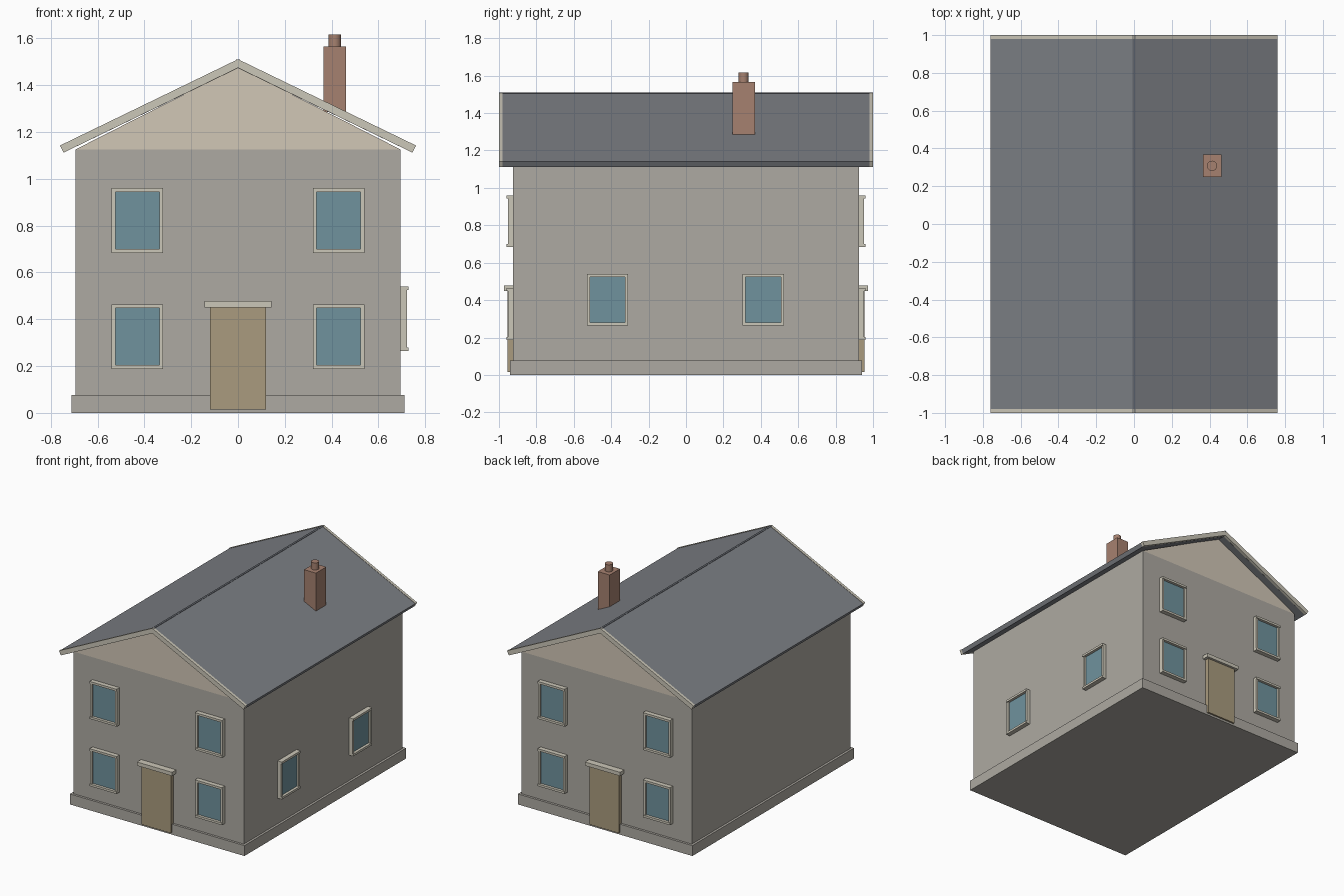
import bpy, bmesh
from mathutils import Matrix
from math import pi

if "Cube" in bpy.data.objects:
    bpy.data.objects.remove(bpy.data.objects["Cube"])


def mat(name, r, g, b):
    m = bpy.data.materials.new(name)
    m.diffuse_color = (r, g, b, 1)
    m.use_nodes = True
    m.node_tree.nodes["Principled BSDF"].inputs["Base Color"].default_value = m.diffuse_color
    return m


WALL = mat("render_wall", 0.42, 0.40, 0.36)
CREAM = mat("cream_trim", 0.60, 0.57, 0.48)
GABLE = mat("gable_cream", 0.64, 0.57, 0.47)
GLASS = mat("glass", 0.16, 0.29, 0.34)
WOOD = mat("door_wood", 0.40, 0.33, 0.21)
SLATE = mat("slate", 0.20, 0.21, 0.23)
RIDGE = mat("ridge_slate", 0.12, 0.13, 0.15)
BRICK = mat("brick", 0.38, 0.22, 0.16)


def finish(name, bm, material, xf=None):
    if xf is not None:
        bm.transform(xf)
    bmesh.ops.recalc_face_normals(bm, faces=bm.faces)
    me = bpy.data.meshes.new(name)
    bm.to_mesh(me)
    bm.free()
    me.materials.append(material)
    ob = bpy.data.objects.new(name, me)
    bpy.context.collection.objects.link(ob)
    return ob


def add_box(bm, x0, x1, y0, y1, z0, z1):
    m = Matrix.Translation(((x0 + x1) / 2, (y0 + y1) / 2, (z0 + z1) / 2))
    m = m @ Matrix.Diagonal((x1 - x0, y1 - y0, z1 - z0, 1))
    bmesh.ops.create_cube(bm, size=1, matrix=m)


def boxes(name, material, *dims, xf=None):
    bm = bmesh.new()
    for d in dims:
        add_box(bm, *d)
    return finish(name, bm, material, xf)


def prism(name, material, profile, y0, y1):
    # extrude an x-z profile along y
    bm = bmesh.new()
    f = bm.faces.new([bm.verts.new((x, y0, z)) for x, z in profile])
    ext = bmesh.ops.extrude_face_region(bm, geom=[f])["geom"]
    verts = [v for v in ext if isinstance(v, bmesh.types.BMVert)]
    bmesh.ops.translate(bm, verts=verts, vec=(0, y1 - y0, 0))
    return finish(name, bm, material)


# Windows and doors are built on a wall in the plane y = 0 facing -y, then placed
def window(name, xf):
    w, h, t = 0.11, 0.138, 0.016
    boxes(name + "_frame", CREAM,
          (-w, -w + t, -0.028, 0.005, -h + t, h - t),
          (w - t, w, -0.028, 0.005, -h + t, h - t),
          (-w, w, -0.034, 0.005, h - t, h),
          (-w, w, -0.034, 0.005, -h, -h + t), xf=xf)
    boxes(name + "_glass", GLASS,
          (-w + t, w - t, -0.014, 0.005, -h + t, h - t), xf=xf)


def door(name, xf):
    boxes(name, WOOD, (-0.12, 0.12, -0.03, 0.005, 0.015, 0.45), xf=xf)
    boxes(name + "_lintel", CREAM, (-0.143, 0.143, -0.048, 0.005, 0.45, 0.477), xf=xf)


# Walls, plinth and gables
boxes("plinth", WALL, (-0.712, 0.712, -0.942, 0.942, 0, 0.077))
boxes("walls", WALL, (-0.695, 0.695, -0.925, 0.925, 0.05, 1.125))
prism("gable", GABLE, [(-0.695, 1.125), (0.695, 1.125), (0, 1.478)], -0.925, 0.925)

# Roof slopes, barge boards and ridge
for side, s in (("left", -1), ("right", 1)):
    slope = [(0, 1.508), (s * 0.76, 1.14), (s * 0.745, 1.112), (0, 1.473)]
    prism("roof_" + side, SLATE, slope, -0.98, 0.98)
    for end, y in (("front", -1), ("back", 0.98)):
        barge = [(0, 1.511), (s * 0.761, 1.142), (s * 0.745, 1.112), (0, 1.474)]
        prism(f"barge_board_{end}_{side}", CREAM, barge, y, y + 0.02)
prism("ridge", RIDGE, [(-0.008, 1.509), (0.008, 1.509), (0, 1.495)], -1, 1)

# Front and back facades
for end, turn in (("front", 0), ("back", pi)):
    place = Matrix.Rotation(turn, 4, 'Z') @ Matrix.Translation((0, -0.925, 0))
    door(end + "_door", place)
    for i, x in enumerate((-0.43, 0.43)):
        for j, z in enumerate((0.326, 0.822)):
            window(f"{end}_window_{i}_{j}", place @ Matrix.Translation((x, 0, z)))

# Two windows on the right side only
for i, y in enumerate((-0.42, 0.413)):
    place = Matrix.Translation((0.695, y, 0.402)) @ Matrix.Rotation(pi / 2, 4, 'Z')
    window(f"side_window_{i}", place)

# Chimney and pot
boxes("chimney", BRICK, (0.365, 0.462, 0.248, 0.368, 1.285, 1.565))
bm = bmesh.new()
bmesh.ops.create_cone(bm, cap_ends=True, segments=24, radius1=0.027, radius2=0.027,
                      depth=0.06, matrix=Matrix.Translation((0.4135, 0.308, 1.587)))
pot = finish("chimney_pot", bm, BRICK)
bpy.context.view_layer.objects.active = pot
pot.select_set(True)
bpy.ops.object.shade_smooth_by_angle()
